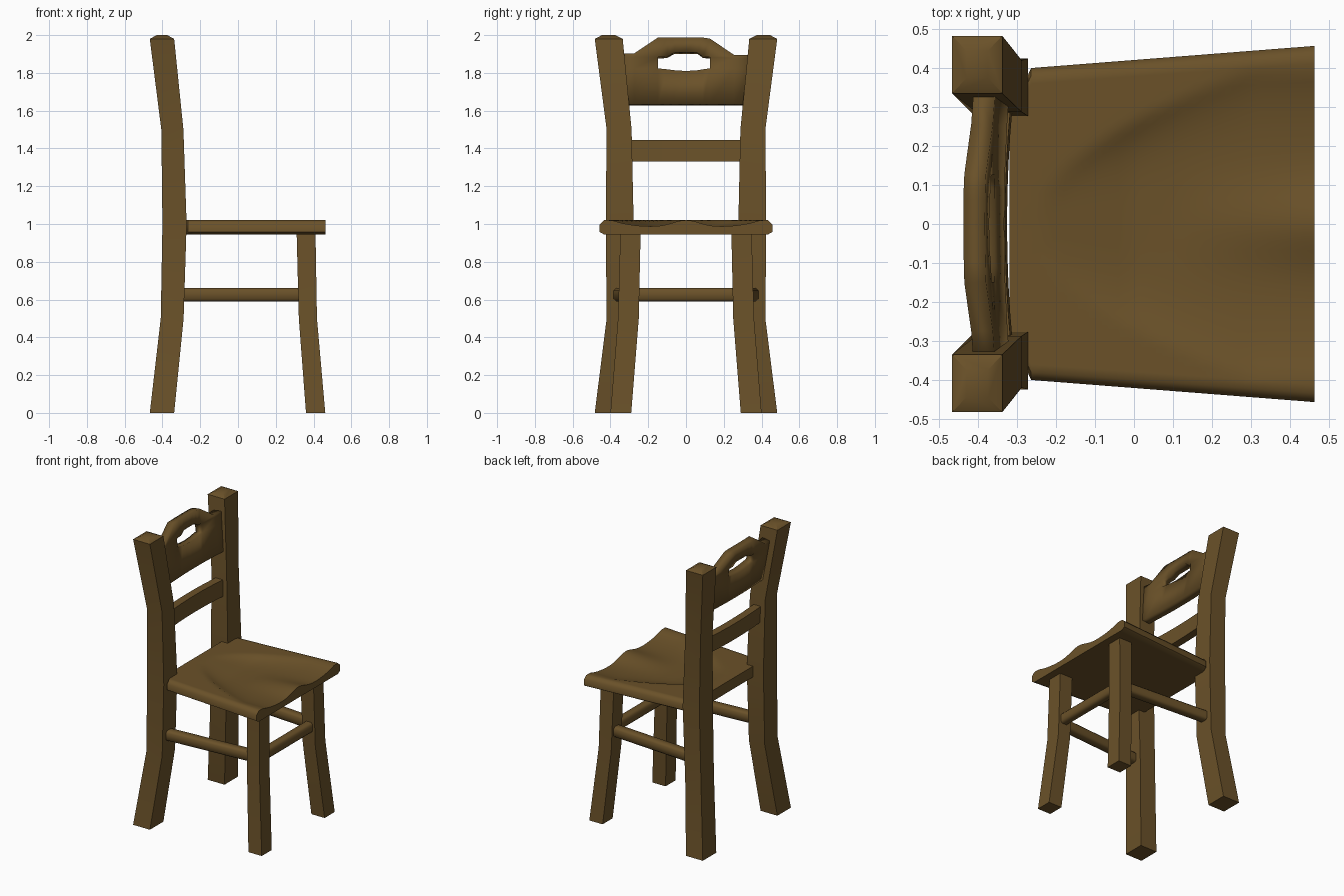
import bpy, bmesh, math

if "Cube" in bpy.data.objects:
    bpy.data.objects.remove(bpy.data.objects["Cube"])

wood = bpy.data.materials.new("dark brown wood")
wood.diffuse_color = (0.145, 0.083, 0.022, 1)
wood.use_nodes = True
wood.node_tree.nodes["Principled BSDF"].inputs["Base Color"].default_value = wood.diffuse_color


def finish(name, bm, angle=35, recalc=True):
    if recalc:
        bmesh.ops.recalc_face_normals(bm, faces=bm.faces)
    me = bpy.data.meshes.new(name)
    bm.to_mesh(me)
    bm.free()
    me.materials.append(wood)
    ob = bpy.data.objects.new(name, me)
    bpy.context.collection.objects.link(ob)
    bpy.ops.object.select_all(action='DESELECT')
    ob.select_set(True)
    bpy.context.view_layer.objects.active = ob
    bpy.ops.object.shade_smooth_by_angle(angle=math.radians(angle))
    return ob


def loft(name, rings, angle=35):
    """Skin a list of equal-length point rings and cap both ends."""
    bm = bmesh.new()
    vs = [[bm.verts.new(p) for p in r] for r in rings]
    n = len(rings[0])
    for a, b in zip(vs, vs[1:]):
        for i in range(n):
            bm.faces.new((a[i], a[(i + 1) % n], b[(i + 1) % n], b[i]))
    bm.faces.new(vs[0])
    bm.faces.new(vs[-1])
    return finish(name, bm, angle)


def leg(name, sections, side):
    """Square leg from (z, x0, x1, y0, y1) sections."""
    rings = []
    for z, x0, x1, y0, y1 in sections:
        rings.append([(x0, side * y0, z), (x1, side * y0, z),
                      (x1, side * y1, z), (x0, side * y1, z)])
    return loft(name, rings)


# curved legs and posts
POST = [(0, -.467, -.338, .335, .483), (.5, -.409, -.288, .278, .420),
        (1.0, -.400, -.272, .277, .425), (1.5, -.406, -.289, .288, .420),
        (1.98, -.467, -.338, .335, .483), (2.0, -.43, -.375, .375, .445)]
FRONT = [(0, .36, .462, .29, .40), (.5, .322, .418, .25, .36),
         (.97, .31, .41, .24, .347)]
for s, tag in ((1, "left"), (-1, "right")):
    leg("back_post_" + tag, POST, s)
    leg("front_leg_" + tag, FRONT, s)


# stretchers
def bar(name, p, q, w, z0, z1):
    """Horizontal bar with chamfered section between two plan points."""
    dx, dy = q[0] - p[0], q[1] - p[1]
    d = math.hypot(dx, dy)
    nx, ny = -dy / d * w / 2, dx / d * w / 2
    c = .012
    k = 1 - 2 * c / w
    sec = [(-k, z0), (k, z0), (1, z0 + c), (1, z1 - c),
           (k, z1), (-k, z1), (-1, z1 - c), (-1, z0 + c)]
    return loft(name, [[(e[0] + nx * u, e[1] + ny * u, z) for u, z in sec]
                       for e in (p, q)], 50)


for s, tag in ((1, "left"), (-1, "right")):
    bar("side_stretcher_" + tag, (-.31, s * .352), (.34, s * .305), .065, .59, .66)
bar("front_stretcher", (.37, -.27), (.37, .27), .06, .59, .66)


# scooped seat
def seat_top(x, y):
    u = (x + .24) / .70
    if u <= 0:
        return 1.02
    half = .39 * math.sqrt(min(1, u * 1.3)) + .001
    r = abs(y) / half
    if r >= 1:
        return 1.02
    dish = (1 - r ** 4) * min(1, u * 3)
    ridge = max(0, u - .5) * 2 * math.exp(-(y / .10) ** 2)
    return 1.02 - .035 * dish * (1 - ridge)


bm = bmesh.new()
NX, NY = 28, 40
grid_t, grid_b = [], []
for i in range(NX + 1):
    x = -.32 + .783 * i / NX
    hw = .40 + .057 * (x + .27) / .73
    if x < -.285:
        hw = .34  # narrow tongue between the posts
    rt, rb = [], []
    for j in range(NY + 1):
        t = 2 * j / NY - 1
        edge = .022 if abs(t) == 1 else 0
        rt.append(bm.verts.new((x, hw * t, seat_top(x, hw * t) - edge)))
        rb.append(bm.verts.new((x, hw * t, .945 + edge * .6)))
    grid_t.append(rt)
    grid_b.append(rb)
for i in range(NX):
    for j in range(NY):
        for g in (grid_t, grid_b):
            bm.faces.new((g[i][j], g[i + 1][j], g[i + 1][j + 1], g[i][j + 1]))
    for j in (0, NY):
        bm.faces.new((grid_t[i][j], grid_t[i + 1][j], grid_b[i + 1][j], grid_b[i][j]))
for j in range(NY):
    for i in (0, NX):
        bm.faces.new((grid_t[i][j], grid_t[i][j + 1], grid_b[i][j + 1], grid_b[i][j]))
finish("seat", bm, 50)

# lower back rail, bowed backwards
rings = []
for j in range(9):
    t = j / 4 - 1
    x = -.338 - .015 * (1 - t * t)
    rings.append([(x - .027, .31 * t, 1.332), (x + .027, .31 * t, 1.332),
                  (x + .022, .31 * t, 1.445), (x - .032, .31 * t, 1.445)])
loft("lower_back_rail", rings)

# top back rail with hand hole: columns of (y, hole bottom, hole top, rail top)
COLS = [(-.35, 1.82, 1.88, 1.90), (-.275, 1.82, 1.88, 1.90),
        (-.15, 1.82, 1.88, 1.983), (-.10, 1.815, 1.882, 1.983),
        (-.06, 1.81, 1.905, 1.983), (0, 1.806, 1.905, 1.983),
        (.06, 1.81, 1.905, 1.983), (.09, 1.815, 1.882, 1.983),
        (.127, 1.82, 1.88, 1.978), (.255, 1.82, 1.875, 1.892),
        (.35, 1.82, 1.875, 1.892)]
bm = bmesh.new()
cols = []
for y, lo, hi, top in COLS:
    cols.append([bm.verts.new((-.347 - .14 * (z - 1.63) - .014 * (1 - (y / .35) ** 2), y, z))
                 for z in (1.63, lo, hi, top)])
for i, (a, b) in enumerate(zip(cols, cols[1:])):
    for k in range(3):
        if k == 1 and 2 <= i <= 7:
            continue
        bm.faces.new((a[k], b[k], b[k + 1], a[k + 1]))
ob = finish("top_back_rail", bm)
m = ob.modifiers.new("thickness", 'SOLIDIFY')
m.thickness = .056
m.offset = 0
# keep thickness before the smoothing modifier
ob.modifiers.move(len(ob.modifiers) - 1, 0)
